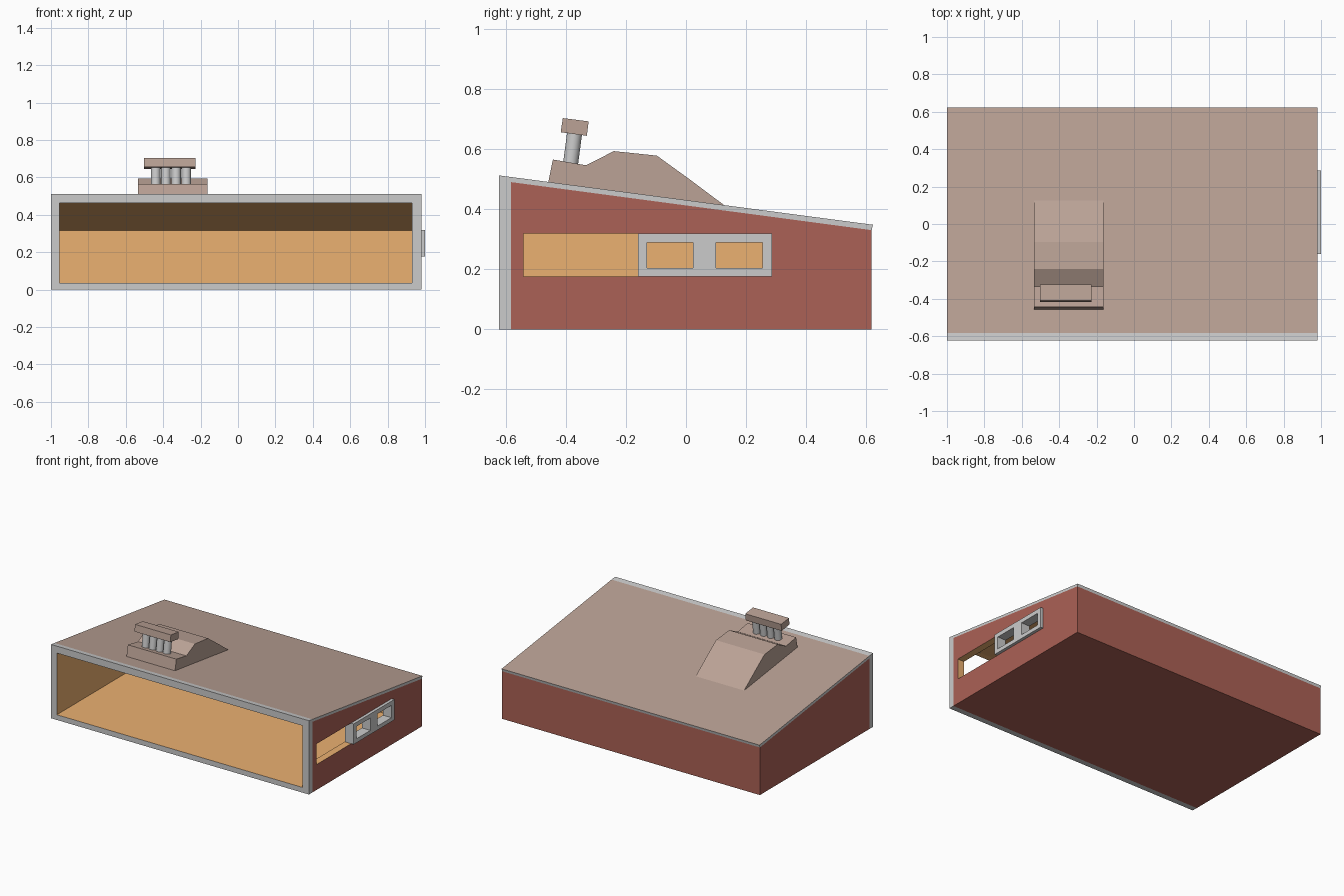
import bpy, bmesh, math
from mathutils import Vector

if "Cube" in bpy.data.objects:
    bpy.data.objects.remove(bpy.data.objects["Cube"])


def material(name, rgb):
    m = bpy.data.materials.new(name)
    m.diffuse_color = (*rgb, 1)
    m.use_nodes = True
    m.node_tree.nodes["Principled BSDF"].inputs["Base Color"].default_value = m.diffuse_color
    return m


RED = material("brick_red", (0.41, 0.12, 0.092))
ORANGE = material("warm_interior", (0.83, 0.437, 0.164))
BROWN = material("roof_brown", (0.495, 0.362, 0.304))


def prism(name, profile, x0, x1, mats=(), index=0):
    """Extrude a y-z profile along x."""
    bm = bmesh.new()
    face = bm.faces.new([bm.verts.new((x0, y, z)) for y, z in profile])
    ext = bmesh.ops.extrude_face_region(bm, geom=[face])["geom"]
    bmesh.ops.translate(bm, vec=(x1 - x0, 0, 0),
                        verts=[v for v in ext if isinstance(v, bmesh.types.BMVert)])
    bmesh.ops.recalc_face_normals(bm, faces=bm.faces)
    for f in bm.faces:
        f.material_index = index
    me = bpy.data.meshes.new(name)
    bm.to_mesh(me)
    bm.free()
    for m in mats:
        me.materials.append(m)
    ob = bpy.data.objects.new(name, me)
    bpy.context.collection.objects.link(ob)
    return ob


def rect(y0, y1, z0, z1):
    return [(y0, z0), (y1, z0), (y1, z1), (y0, z1)]


def cut(ob, *cutters):
    for c in cutters:
        mod = ob.modifiers.new("cut", 'BOOLEAN')
        mod.operation, mod.solver, mod.object = 'DIFFERENCE', 'EXACT', c
        bpy.context.view_layer.objects.active = ob
        bpy.ops.object.modifier_apply(modifier=mod.name)
        bpy.data.objects.remove(c)


L, R = -1.0, 0.98
YF, YB = -0.583, 0.618

# sloping body, hollow and open at the front, with a side slot
two = (RED, ORANGE)
body = prism("body", [(YF, 0), (YB, 0), (YB, 0.33), (YF, 0.49)], L, R, two)
cavity = prism("cavity", [(YF - 0.1, 0.036), (0.575, 0.036), (0.575, 0.315), (YF - 0.1, 0.477)],
               -0.955, 0.93, two, 1)
slot = prism("slot", rect(-0.541, 0.287, 0.176, 0.319), 0.85, 1.1, two, 1)
cut(body, cavity, slot)

# front frame with an orange-lined opening
lined = (None, ORANGE)
frame = prism("front_frame", [(-0.622, 0), (YF, 0), (YF, 0.507), (-0.622, 0.512)], L, R, lined)
cut(frame, prism("opening", rect(-0.8, -0.4, 0.036, 0.464), -0.955, 0.93, lined, 1))

# roof sheet: grey edges, brown top
roof = prism("roof", [(YF, 0.49), (YB, 0.33), (0.622, 0.348), (YF, 0.507)], L, R, (None, BROWN))
for p in roof.data.polygons:
    p.material_index = int(p.normal.z > 0.7)

# sliding window in the side slot
shutter = prism("sliding_window", rect(-0.16, 0.2865, 0.1765, 0.3185), 0.935, 1.0)
cut(shutter, *[prism("pane", rect(a, b, 0.204, 0.289), 0.8, 1.1)
               for a, b in ((-0.13, 0.023), (0.1, 0.254))])

# humped roof sight
prism("sight_base", [(-0.459, 0.487), (-0.443, 0.565), (-0.333, 0.546), (-0.24, 0.593),
                     (-0.097, 0.578), (0.008, 0.502), (0.13, 0.411)], -0.535, -0.163, [BROWN])
prism("sight_cap", [(-0.417, 0.656), (-0.33, 0.644), (-0.324, 0.692), (-0.41, 0.703)],
      -0.503, -0.228, [BROWN])

# four leaning posts, sunk into the base and just under the cap
a, b = Vector((0, -0.385, 0.545)), Vector((0, -0.371, 0.651))
for i in range(4):
    bpy.ops.mesh.primitive_cylinder_add(vertices=24, radius=0.025, depth=(b - a).length)
    post = bpy.context.object
    post.name = f"post_{i + 1}"
    post.location = (a + b) / 2 + Vector((-0.44 + i * 0.0545, 0, 0))
    post.rotation_euler.x = -math.atan2(b.y - a.y, b.z - a.z)
    bpy.ops.object.shade_smooth_by_angle()
